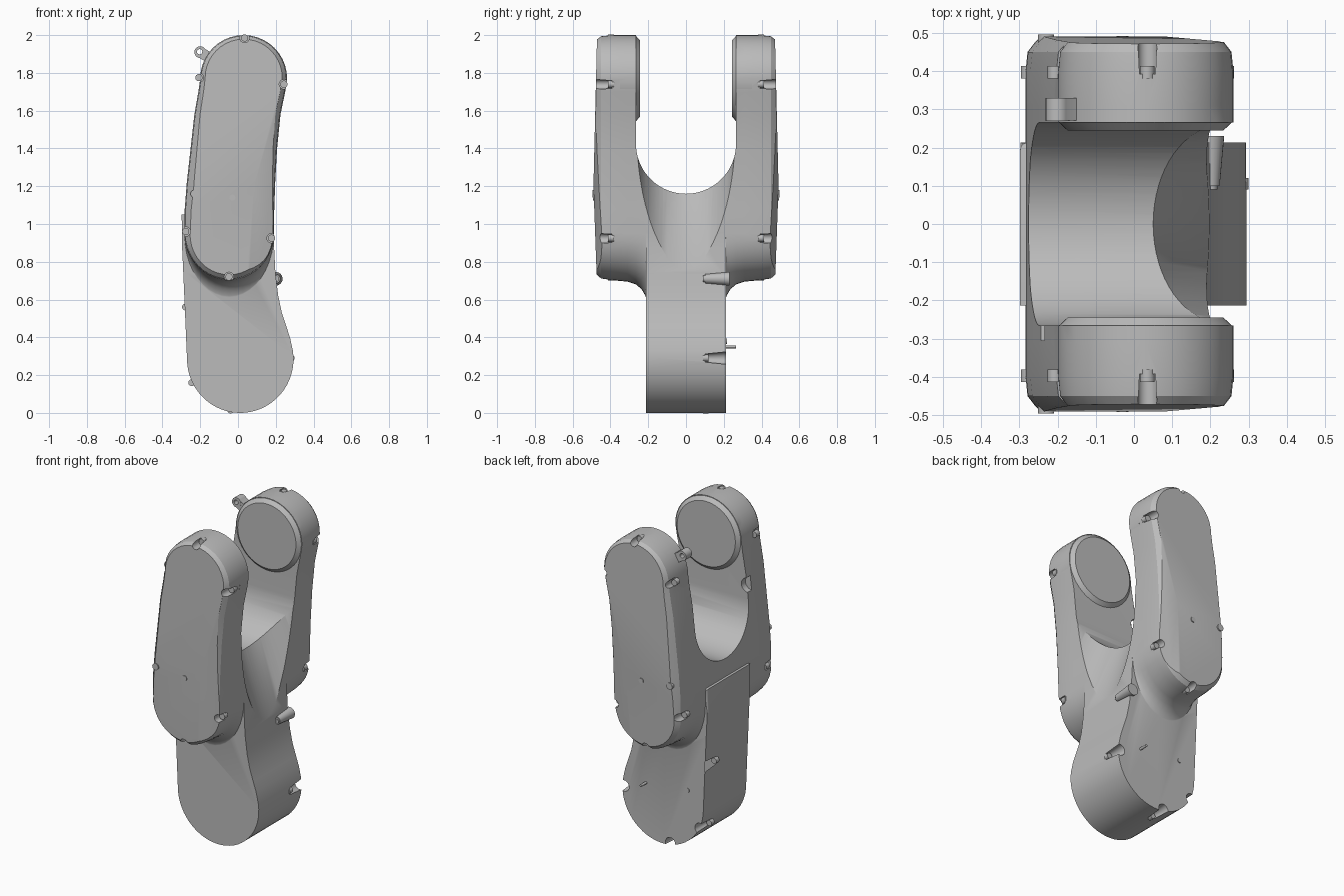
import bpy, bmesh
from math import sin, cos, pi, radians
from mathutils import Vector, Matrix

cube = bpy.data.objects.get("Cube")
if cube:
    bpy.data.objects.remove(cube, do_unlink=True)

grey = bpy.data.materials.new("light_grey")
grey.use_nodes = True
grey.diffuse_color = (0.5, 0.5, 0.5, 1)
grey.node_tree.nodes["Principled BSDF"].inputs["Base Color"].default_value = (0.5, 0.5, 0.5, 1)


def finish(name, bm):
    bmesh.ops.recalc_face_normals(bm, faces=bm.faces)
    me = bpy.data.meshes.new(name)
    bm.to_mesh(me)
    bm.free()
    me.materials.append(grey)
    ob = bpy.data.objects.new(name, me)
    bpy.context.collection.objects.link(ob)
    return ob


def smooth(ob):
    bpy.ops.object.select_all(action='DESELECT')
    ob.select_set(True)
    bpy.context.view_layer.objects.active = ob
    bpy.ops.object.shade_smooth_by_angle(angle=radians(28))


def rod(bm, start, end, r1, r2=None, seg=24):
    """Closed cylinder or cone between two points."""
    a, b = Vector(start), Vector(end)
    mat = Matrix.Translation((a + b) / 2) @ (b - a).to_track_quat('Z', 'Y').to_matrix().to_4x4()
    bmesh.ops.create_cone(bm, cap_ends=True, segments=seg, radius1=r1,
                          radius2=r1 if r2 is None else r2, depth=(b - a).length, matrix=mat)


def loft(slices):
    """Join equal-length (y, outline) slices into a closed solid."""
    bm = bmesh.new()
    rings = [[bm.verts.new((x, y, z)) for x, z in pts] for y, pts in slices]
    n = len(rings[0])
    for a, b in zip(rings, rings[1:]):
        for i in range(n):
            j = (i + 1) % n
            bm.faces.new((a[i], a[j], b[j], b[i]))
    bm.faces.new(rings[0])
    bm.faces.new(rings[-1])
    return bm


def boolean(ob, cutter, op):
    mod = ob.modifiers.new(op, 'BOOLEAN')
    mod.operation, mod.object, mod.solver = op, cutter, 'EXACT'
    bpy.context.view_layer.objects.active = ob
    bpy.ops.object.modifier_apply(modifier=mod.name)
    bpy.data.objects.remove(cutter, do_unlink=True)


# Curved capsule outline of the upper body: spine of (x, z, half width)
SPINE = [(-0.047, 0.95, 0.237), (-0.045, 1.08, 0.237), (-0.037, 1.22, 0.234),
         (-0.022, 1.4, 0.229), (-0.003, 1.58, 0.228), (0.02, 1.7, 0.23)]
TOP = (0.03, 1.77, 0.23)


def capsule(inset, bottom):
    pts = [(x + r - inset, z) for x, z, r in SPINE]
    x, z, r = TOP
    pts += [(x + (r - inset) * cos(pi * k / 20), z + (r - inset) * sin(pi * k / 20)) for k in range(21)]
    pts += [(x - r + inset, z) for x, z, r in reversed(SPINE)]
    x, z, r = SPINE[0]
    pts += [(x - (r - inset) * cos(pi * k / 20), z - (z - bottom) * sin(pi * k / 20)) for k in range(1, 20)]
    return pts


# Fork: slices drop towards the middle to form the flare into the stem
HALF = [(0.2, 0, 0.56), (0.215, 0, 0.62), (0.235, 0, 0.655), (0.265, 0, 0.68), (0.31, 0, 0.695),
        (0.4, 0, 0.703), (0.45, 0.005, 0.71), (0.472, 0.022, 0.73), (0.497, 0.045, 0.755)]
full = [(-y, i, b) for y, i, b in reversed(HALF)] + HALF
bm = loft([(y, capsule(i, b)) for y, i, b in full])

# Facet the outer prong faces: upper, lower and a slanted side facet
for s in (1, -1):
    side = (Vector((0.22, 0.478, 1.7)) - Vector((0.04, 0.478, 0.75))).cross(
        Vector((0.2, 0.445, 1.0)) - Vector((0.04, 0.478, 0.75)))
    if side.y < 0:
        side.negate()
    for co, no in (((0, 0.49, 1.2), Vector((0, 1, 0.024))),
                   ((0, 0.49, 1.2), Vector((0, 1, -0.036))),
                   ((0.04, 0.478, 0.75), side)):
        cut = bmesh.ops.bisect_plane(bm, geom=bm.verts[:] + bm.edges[:] + bm.faces[:],
                                     plane_co=(co[0], s * co[1], co[2]),
                                     plane_no=(no.x, s * no.y, no.z), clear_outer=True)
        bmesh.ops.holes_fill(bm, edges=[e for e in bm.edges if e.is_boundary], sides=0)
body = finish("fork_body", bm)

# Stem with round lower end, bevelled on the back
outline = [(0.012 + 0.282 * cos(a), 0.285 + 0.285 * sin(a))
           for a in [-pi + (pi + 0.15) * k / 30 for k in range(31)]]
outline += [(0.275, 0.4), (0.255, 0.46), (0.232, 0.53), (0.213, 0.62), (0.198, 0.74), (0.191, 0.88),
            (0.188, 1.05), (-0.298, 1.05), (-0.297, 0.9), (-0.29, 0.75), (-0.28, 0.52)]
bm = loft([(-0.213, outline), (0.213, outline)])
bmesh.ops.bevel(bm, geom=[e for e in bm.edges if all(v.co.y > 0.2 for v in e.verts)],
                offset=0.02, segments=3, profile=0.5, affect='EDGES')
boolean(body, finish("stem", bm), 'UNION')

# U-shaped slot between the prongs
slot = [(0.265 * cos(a), 1.425 + 0.265 * sin(a)) for a in [-pi + pi * k / 40 for k in range(41)]]
slot += [(0.265, 2.3), (-0.265, 2.3)]
bm = loft([(-1, slot), (1, slot)])
bmesh.ops.rotate(bm, verts=bm.verts, matrix=Matrix.Rotation(pi / 2, 3, 'Z'))
boolean(body, finish("slot_cutter", bm), 'DIFFERENCE')

# Sloping scoop under the slot
down, out = Vector((0.344, 0, -0.939)), Vector((0.939, 0, 0.344))
mid = Vector((0.05, 0, 1.16)) + out * 0.26
bm = bmesh.new()
rod(bm, mid - down * 0.5, mid + down * 0.8, 0.26, seg=64)
boolean(body, finish("scoop_cutter", bm), 'DIFFERENCE')

# Screw notches around the prong covers and the stem cover
PRONG = [(0.035, 1.985), (-0.207, 1.775), (0.243, 1.74), (-0.277, 0.96), (0.178, 0.925), (-0.048, 0.72)]
STEM = [(0.282, 0.29), (0.2, 0.71), (-0.04, 0.015), (-0.245, 0.16), (-0.278, 0.56)]
bm = bmesh.new()
for x, z in PRONG:
    for s in (1, -1):
        rod(bm, (x, s * 0.392, z), (x, s * 0.6, z), 0.025)
for x, z in STEM:
    rod(bm, (x, 0.1, z), (x, 0.23, z), 0.024, 0.036)
rod(bm, (-0.245, -0.305, 1.51), (-0.245, -0.2, 1.51), 0.045)
boolean(body, finish("notch_cutter", bm), 'DIFFERENCE')
smooth(body)

# Screws, pins and small face fasteners
bm = bmesh.new()
for x, z in PRONG:
    for s in (1, -1):
        rod(bm, (x, s * 0.38, z), (x, s * 0.413, z), 0.019)
for s in (1, -1):
    rod(bm, (-0.23, s * 0.43, 1.16), (-0.23, s * 0.495, 1.16), 0.021)
    rod(bm, (-0.03, s * 0.47, 1.14), (-0.03, s * 0.492, 1.14), 0.016)
smooth(finish("prong_screws", bm))

bm = bmesh.new()
for x, z in STEM:
    rod(bm, (x, 0.09, z), (x, 0.12, z), 0.018)
rod(bm, (0.13, 0.2, 0.35), (0.13, 0.265, 0.35), 0.008)
rod(bm, (-0.16, 0.2, 0.38), (-0.16, 0.217, 0.38), 0.014)
smooth(finish("stem_screws", bm))

# Round bosses on the inner faces of the prongs
x, z, r = TOP
for s, name in ((1, "back_boss"), (-1, "front_boss")):
    bm = bmesh.new()
    rod(bm, (x, s * 0.35, z), (x, s * 0.266, z), 0.229, seg=56)
    rod(bm, (x, s * 0.268, z), (x, s * 0.244, z), 0.229, 0.203, seg=56)
    smooth(finish(name, bm))

# Eyelet lug near the top of the back prong
bm = bmesh.new()
rod(bm, (-0.2, 0.27, 1.91), (-0.2, 0.33, 1.91), 0.031)
lug = finish("eyelet_lug", bm)
bm = bmesh.new()
root = Matrix.Translation((-0.164, 0.3, 1.888)) @ Matrix.Rotation(radians(31), 4, 'Y')
bmesh.ops.create_cube(bm, size=1, matrix=root @ Matrix.Diagonal((0.06, 0.058, 0.056, 1)))
boolean(lug, finish("lug_root", bm), 'UNION')
bm = bmesh.new()
rod(bm, (-0.203, 0.2, 1.912), (-0.203, 0.4, 1.912), 0.014)
boolean(lug, finish("eyelet_cutter", bm), 'DIFFERENCE')
smooth(lug)
